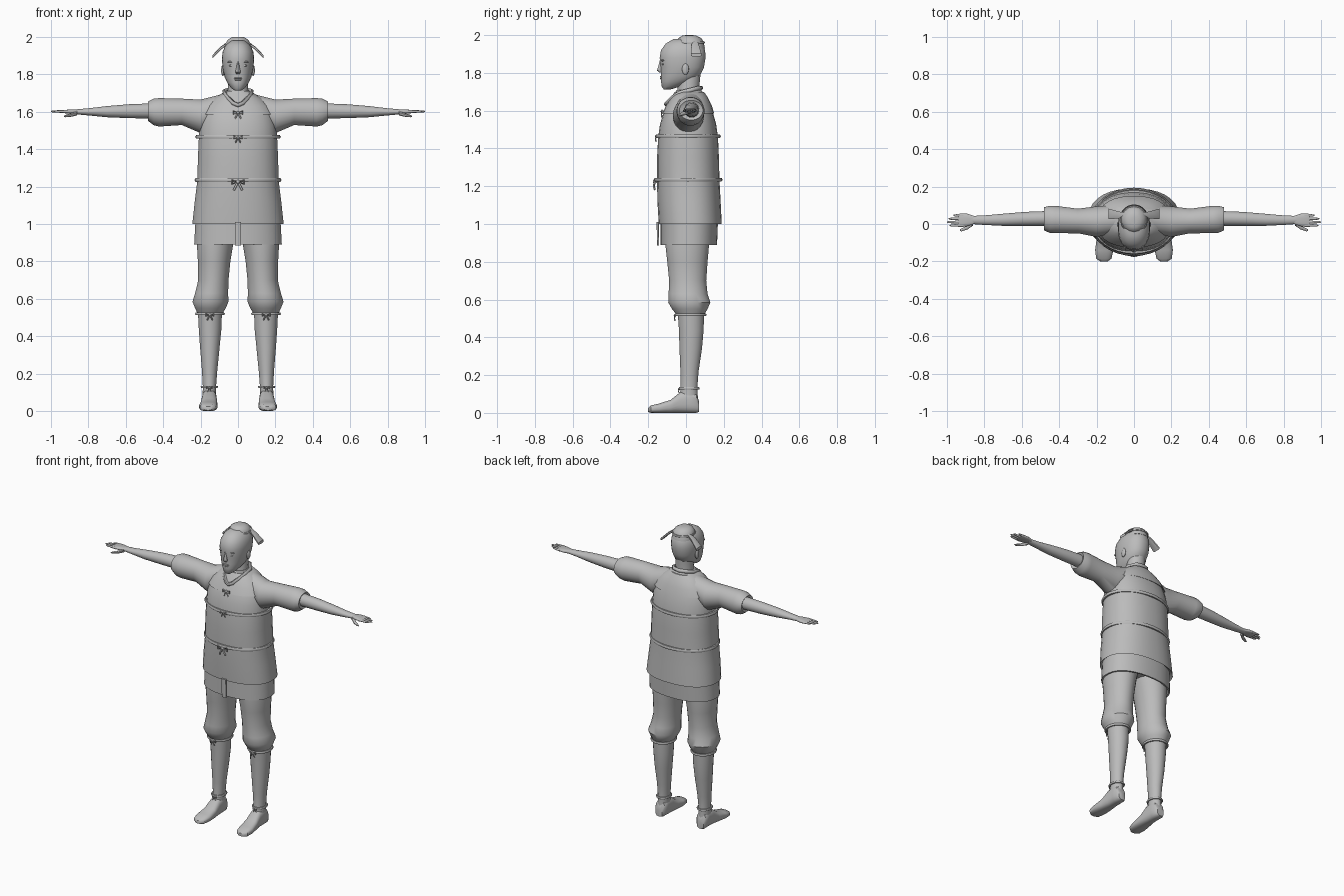
import bpy
import bmesh
import math
from mathutils import Vector

CM = 0.01  # all part sizes below are given in hundredths of a unit

if "Cube" in bpy.data.objects:
    bpy.data.objects.remove(bpy.data.objects["Cube"], do_unlink=True)

grey = bpy.data.materials.new("plain grey")
grey.use_nodes = True
colour = (0.5, 0.5, 0.5, 1)
grey.diffuse_color = colour
grey.node_tree.nodes["Principled BSDF"].inputs["Base Color"].default_value = colour


def finish(obj, mirror=False, angle=40):
    """Give the part its material, smooth shading and optional mirrored twin."""
    obj.data.materials.clear()
    obj.data.materials.append(grey)
    bpy.ops.object.select_all(action="DESELECT")
    obj.select_set(True)
    bpy.context.view_layer.objects.active = obj
    bpy.ops.object.shade_smooth_by_angle(angle=math.radians(angle))
    if mirror:
        obj.modifiers.new("Mirror", "MIRROR").use_mirror_merge = False
    return obj


def from_bmesh(name, bm, mirror=False):
    bmesh.ops.recalc_face_normals(bm, faces=bm.faces)
    mesh = bpy.data.meshes.new(name)
    bm.to_mesh(mesh)
    bm.free()
    obj = bpy.data.objects.new(name, mesh)
    bpy.context.collection.objects.link(obj)
    return finish(obj, mirror)


def loft(name, axis, rings, sides=24, power=2.0, mirror=False):
    """Skin rounded sections; a ring is (position, low a, high a, low b, high b)."""
    bm = bmesh.new()
    loops = []
    for t, a0, a1, b0, b1 in rings:
        loop = []
        for i in range(sides):
            angle = math.tau * (i + 0.5) / sides
            c, s = math.cos(angle), math.sin(angle)
            u = math.copysign(abs(c) ** (2 / power), c)
            v = math.copysign(abs(s) ** (2 / power), s)
            a = (a0 + a1) / 2 + u * (a1 - a0) / 2
            b = (b0 + b1) / 2 + v * (b1 - b0) / 2
            point = {"x": (t, a, b), "y": (a, t, b), "z": (a, b, t)}[axis]
            loop.append(bm.verts.new(Vector(point) * CM))
        loops.append(loop)
    for low, high in zip(loops, loops[1:]):
        for i in range(sides):
            j = (i + 1) % sides
            bm.faces.new((low[i], low[j], high[j], high[i]))
    bm.faces.new(loops[0])
    bm.faces.new(loops[-1])
    return from_bmesh(name, bm, mirror)


def body(name, rings, **options):
    """Loft upwards with sections symmetric in x: (z, half width, front, back)."""
    return loft(name, "z", [(z, -w, w, f, b) for z, w, f, b in rings], **options)


def ball(name, centre, radii, mirror=False):
    bm = bmesh.new()
    bmesh.ops.create_uvsphere(bm, u_segments=20, v_segments=12, radius=CM)
    bmesh.ops.scale(bm, vec=Vector(radii), verts=bm.verts)
    bmesh.ops.translate(bm, vec=Vector(centre) * CM, verts=bm.verts)
    return from_bmesh(name, bm, mirror)


def cord(name, points, radius, closed=False, mirror=False):
    """Round cord along a path, turned into a mesh."""
    curve = bpy.data.curves.new(name, "CURVE")
    curve.dimensions = "3D"
    curve.bevel_depth = radius * CM
    curve.bevel_resolution = 1
    curve.use_fill_caps = True
    spline = curve.splines.new("POLY")
    spline.points.add(len(points) - 1)
    for target, p in zip(spline.points, points):
        target.co = (*(Vector(p) * CM), 1)
    spline.use_cyclic_u = closed
    obj = bpy.data.objects.new(name, curve)
    bpy.context.collection.objects.link(obj)
    bpy.ops.object.select_all(action="DESELECT")
    obj.select_set(True)
    bpy.context.view_layer.objects.active = obj
    bpy.ops.object.convert(target="MESH")
    return finish(bpy.context.view_layer.objects.active, mirror, 60)


def hoop(name, z, x, wide, front, back, radius, mirror=False):
    mid, deep = (front + back) / 2, (back - front) / 2
    turns = [math.tau * i / 32 for i in range(32)]
    path = [(x + wide * math.cos(t), mid + deep * math.sin(t), z) for t in turns]
    return cord(name, path, radius, True, mirror)


def knot(name, x, y, z, s, mirror=False):
    """Tied bow: a centre, two drooping loops and two tails."""
    ball(name + "_centre", (x, y, z), (s, s, s), mirror)
    for label, side in (("left", 1), ("right", -1)):
        bow = [(x, y, z), (x + side * 3 * s, y, z + s), (x + side * 3 * s, y, z - s)]
        cord(f"{name}_{label}_loop", bow, s * 0.5, True, mirror)
        tail = [(x, y, z), (x + side * s, y - s / 2, z - 2 * s), (x + side * 2 * s, y, z - 4 * s)]
        cord(f"{name}_{label}_tail", tail, s * 0.5, False, mirror)


# Tunic, under skirt and shoulder yoke
body("tunic", [(103, 21, -12, 16), (100, 24.5, -14.5, 19), (112, 23.2, -15.2, 18.4),
               (123, 21.8, -15.4, 17.8), (135, 21.5, -15.4, 17.5), (146, 21, -14.8, 17),
               (153, 20.5, -13.8, 16), (160, 18.5, -11.5, 14), (166, 14, -8, 11.5),
               (169, 9, -6, 9.5), (171, 6.5, -5, 8)], sides=32, power=2.3)
body("under_skirt", [(95, 21, -11, 14), (89, 22.5, -12.5, 15.5), (89, 23.5, -13.5, 16.5),
                     (102, 22.8, -13.5, 17)], sides=32, power=2.3)
body("shoulder_yoke", [(159, 19, -11.5, 14), (158.5, 20, -12.6, 15), (163, 17.5, -10.5, 13.6),
                       (167, 13.2, -8, 11.6), (170, 8.2, -6, 9.5)], sides=32, power=2.3)
half_collar = [(2.5, -9.5, 164.5), (5, -7, 167), (7, -3, 169.5), (7.2, 3, 171), (4, 7, 172)]
collar = [(0, -10.5, 163.5)] + half_collar + [(0, 8, 172)]
collar += [(-x, y, z) for x, y, z in reversed(half_collar)]
cord("collar", collar, 1.2, closed=True)

# Cords around the chest and waist, with their ties
hoop("chest_cord", 146.5, 0, 21.8, -15.2, 17.4, 1.1)
hoop("waist_cord", 123.5, 0, 22.2, -16, 18.3, 1.1)
knot("chest_tie", 0, -12.6, 159.5, 0.8)
knot("chest_cord_tie", 0, -15.8, 146.3, 0.7)
knot("waist_tie", 0, -16.5, 122.5, 1.1)
loft("hanging_sash", "z", [(88.5, -1.6, 1.6, -15.3, -14.2),
                           (101, -1.6, 1.6, -15.6, -14.4)], sides=8, power=6)

# Sleeves and arms
loft("sleeve", "x", [(10, -5, 10, 154, 169), (20, -7, 9.5, 148.5, 166.5),
                     (30, -5, 8.2, 152.8, 167), (42, -5, 9.8, 152, 167.3),
                     (45, -4.8, 9.8, 152.7, 167), (48, -3.5, 9, 155, 165.5),
                     (47, -1, 7, 157, 164)], mirror=True)
loft("forearm", "x", [(45, -1, 7, 156.3, 164.5), (58, -1, 6.5, 156.5, 164),
                      (70, -1, 5.5, 157, 163), (80, -0.5, 4.6, 158, 161.8),
                      (87, 0, 4.3, 158.6, 161.2)], mirror=True)

# Hands
loft("palm", "x", [(85, 0.2, 4.2, 158.7, 161.2), (89, -1.2, 5.5, 158.9, 161.2),
                   (93, -1.5, 5.6, 159.2, 160.9), (94, -1, 5, 159.5, 160.6)],
     power=2.6, mirror=True)
loft("thumb", "x", [(86, -1, 2, 158, 160.5), (89, -3, -0.7, 157.3, 159.2),
                    (92, -4, -2.3, 157, 158.3), (93, -3.8, -2.8, 157.2, 157.8)],
     sides=10, mirror=True)
for i, (finger, tip) in enumerate([("index", 98.5), ("middle", 100), ("ring", 99), ("little", 96.5)]):
    y = -0.7 + 1.8 * i
    loft(finger + "_finger", "x", [(91, y - 0.9, y + 0.9, 159.2, 160.9),
                                   (tip - 1, y - 0.7, y + 0.5, 159.6, 160.7),
                                   (tip, y - 0.3, y + 0.2, 159.9, 160.4)],
         sides=10, mirror=True)

# Gathered breeches, lower legs and shoes
loft("breeches_leg", "z", [(98, 0.2, 21, -11, 12.5), (89, 2.5, 22, -11, 12.3),
                           (80, 4, 21.5, -10, 11.5), (70, 5, 21.3, -9, 10.8),
                           (63, 5.2, 23, -9.3, 11.5), (58.5, 5, 24.4, -9.5, 13),
                           (55, 6.5, 23, -7.5, 11.5), (52.5, 8, 21.8, -5.5, 10)], mirror=True)
loft("lower_leg", "z", [(54, 8.5, 21.5, -4.5, 9.6), (44, 8.8, 21, -3.8, 9.4),
                        (34, 9.8, 20.3, -3.5, 8.5), (22, 11, 19.3, -3, 6.7),
                        (13, 11.7, 18.8, -2.8, 6), (6, 11.8, 19, -4, 6.5)], mirror=True)
loft("shoe", "y", [(-20, 14, 18, 0.5, 2.5), (-18.5, 12, 20.2, 0, 4), (-14, 11, 20.8, 0, 5),
                   (-8, 11, 20, 0, 7), (-3, 11.3, 19.3, 0, 11), (2, 11.5, 19.2, 0, 12),
                   (5.5, 11.8, 19, 0, 10), (7, 13, 18, 0.5, 6)], power=2.7, mirror=True)
hoop("knee_cord", 52, 15, 7.2, -5.4, 10.2, 0.8, mirror=True)
hoop("ankle_cord", 13, 15.3, 4, -3.3, 6.6, 0.7, mirror=True)
knot("knee_tie", 15, -5.8, 51.5, 0.7, mirror=True)
knot("ankle_tie", 15.3, -3.7, 12.5, 0.5, mirror=True)

# Neck, head and face
body("neck", [(164, 6.8, -5, 7.5), (172, 5.5, -4.5, 7), (182, 5.5, -3.5, 8)])
body("head", [(171.3, 1.8, -11.8, -8), (172.5, 3.6, -12.8, -4), (175.5, 5.8, -13.3, 3),
              (178.5, 7.2, -13.3, 7.5), (183, 8.2, -13.4, 9.6), (188, 8.7, -14, 10.4),
              (192, 8.3, -13.3, 10.2), (195.5, 6.6, -10.8, 8.5), (198, 3.5, -6.5, 5.5)],
     sides=28, power=2.2)
loft("nose", "z", [(180.2, -1.1, 1.1, -14, -12), (181.2, -1.5, 1.5, -15.4, -12),
                   (184, -0.8, 0.8, -14.5, -12), (187, -0.5, 0.5, -13.8, -12)], sides=10)
ball("upper_lip", (0, -13, 177.9), (2.2, 0.9, 0.5))
ball("lower_lip", (0, -12.9, 177), (1.8, 0.9, 0.5))
ball("eye", (3.3, -12.2, 184.6), (1.5, 0.7, 0.6), mirror=True)
ball("brow", (3.5, -12.2, 186.6), (2.2, 1, 0.5), mirror=True)
ball("ear", (8.1, -0.3, 182), (0.9, 1.8, 3), mirror=True)

# Topknot with its ribbon
body("topknot", [(193, 7, -4.5, 10), (196.5, 6.8, -4.8, 9.3), (198.5, 5.5, -4, 8),
                 (199.7, 3.5, -2, 5.5), (200, 1.5, 0, 3.5)], sides=14)
hoop("topknot_ribbon", 196, 0, 6.7, -4.7, 9.5, 0.6)
loft("ribbon_tail", "x", [(5, 3.5, 6, 196, 197.6), (9, 2.8, 7, 193.2, 195),
                          (13.5, 2.5, 8.3, 188.6, 190.4)], sides=8, power=4, mirror=True)
